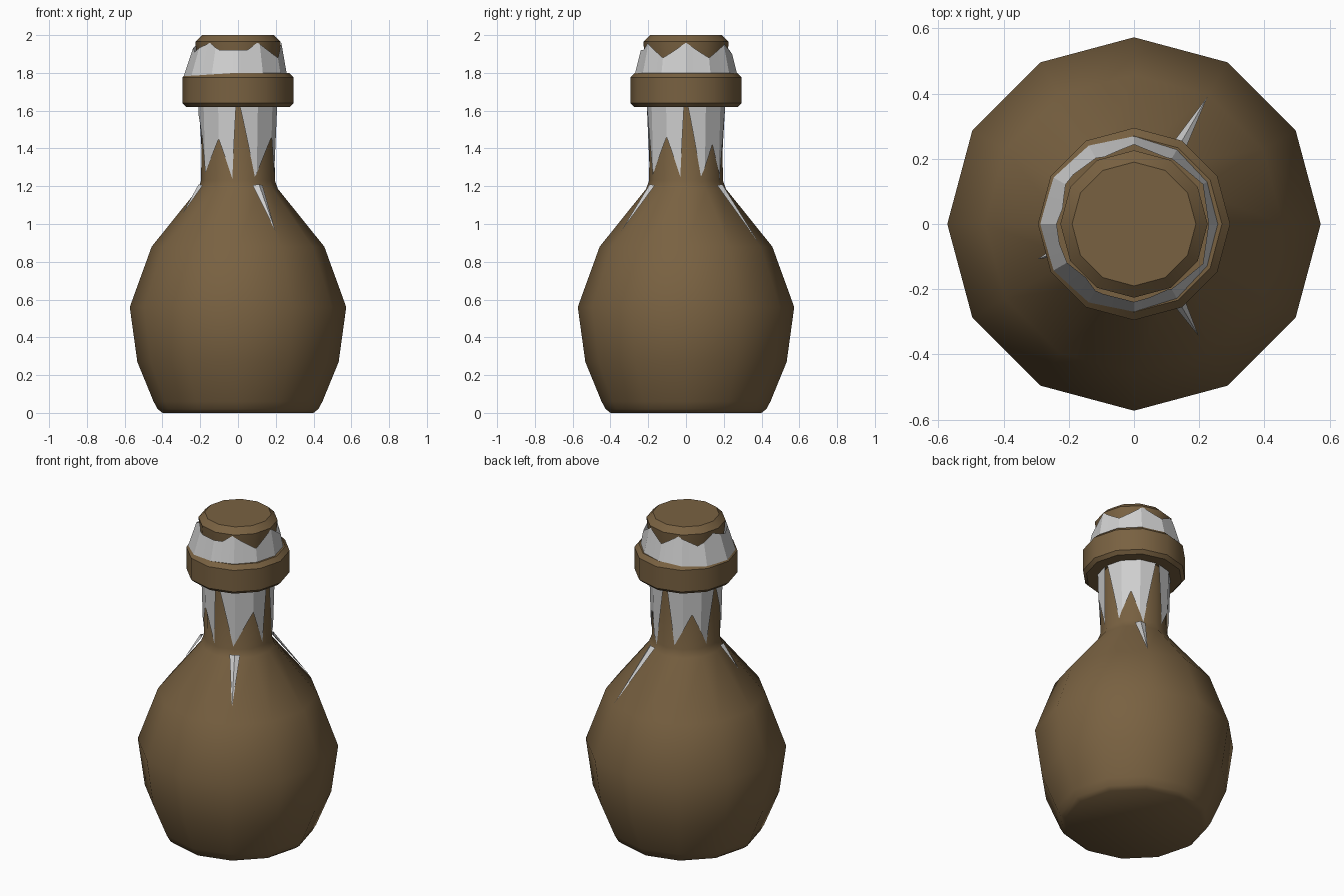
import bpy, bmesh, math
from math import radians, cos, sin

if "Cube" in bpy.data.objects:
    bpy.data.objects.remove(bpy.data.objects["Cube"])


def material(name, rgb):
    m = bpy.data.materials.new(name)
    m.diffuse_color = (*rgb, 1)
    m.use_nodes = True
    m.node_tree.nodes["Principled BSDF"].inputs["Base Color"].default_value = m.diffuse_color
    return m


BROWN = material("brown clay", (0.19, 0.12, 0.053))
WHITE = material("white cloth", (0.62, 0.62, 0.62))


def finish(name, bm, mat, smooth=None):
    me = bpy.data.meshes.new(name)
    bm.to_mesh(me)
    bm.free()
    ob = bpy.data.objects.new(name, me)
    bpy.context.collection.objects.link(ob)
    me.materials.append(mat)
    if smooth:
        bpy.ops.object.select_all(action='DESELECT')
        ob.select_set(True)
        bpy.context.view_layer.objects.active = ob
        bpy.ops.object.shade_smooth_by_angle(angle=radians(smooth))
    return ob


def lathe(name, profile, mat, smooth, n=12):
    bm = bmesh.new()
    rings = [[bm.verts.new((r * cos(2 * math.pi * i / n), r * sin(2 * math.pi * i / n), z))
              for i in range(n)] for r, z in profile]
    for a, b in zip(rings, rings[1:]):
        for i in range(n):
            j = (i + 1) % n
            bm.faces.new((a[i], a[j], b[j], b[i]))
    bm.faces.new(rings[0][::-1])
    bm.faces.new(rings[-1])
    return finish(name, bm, mat, smooth)


# clay bottle, thick collar and stopper
lathe("bottle", [(0.40, 0), (0.425, 0.02), (0.447, 0.06), (0.533, 0.27), (0.573, 0.56), (0.457, 0.88),
                 (0.212, 1.185), (0.195, 1.23), (0.192, 1.70)], BROWN, 50)
lathe("collar", [(0.275, 1.62), (0.295, 1.64), (0.295, 1.775), (0.27, 1.80)], BROWN, 40)
lathe("stopper", [(0.20, 1.75), (0.222, 1.92), (0.226, 1.965), (0.19, 2.0)], BROWN, 40)


def facet(deg):
    # radius factor of a 12-sided outline
    return cos(radians(15)) / cos(radians(deg % 30 - 15))


def edge_height(deg, pts):
    # height of a jagged edge, linear between (angle, z) points
    pts = [(pts[-1][0] - 360, pts[-1][1])] + pts + [(pts[0][0] + 360, pts[0][1])]
    for (a, za), (b, zb) in zip(pts, pts[1:]):
        if a <= deg <= b:
            return za + (zb - za) * (deg - a) / (b - a)


def jagged_cloth(name, pts, z0, radius):
    bm = bmesh.new()
    cols = []
    for deg in range(-180, 180, 3):
        z1 = edge_height(deg, pts)
        cols.append([bm.verts.new((radius(deg, z) * facet(deg) * cos(radians(deg)),
                                   radius(deg, z) * facet(deg) * sin(radians(deg)), z))
                     for z in (z0, z1)])
    for i, a in enumerate(cols):
        b = cols[(i + 1) % len(cols)]
        f = (a[0], b[0], b[1], a[1])
        bm.faces.new(f if z0 < a[1].co.z else f[::-1])
    return finish(name, bm, WHITE)


# cloth points standing up around the stopper
def crown_radius(deg, z):
    base = 0.272 - 0.013 * cos(radians(deg))
    return base + (0.23 - base) * (z - 1.79) / 0.165


jagged_cloth("cloth_crown",
             [(-165, 1.91), (-132, 1.96), (-114, 1.92), (-78, 1.92), (-63, 1.96), (-30, 1.88), (0, 1.96),
              (30, 1.88), (63, 1.955), (90, 1.90), (114, 1.955), (141, 1.90), (168, 1.95)],
             1.78, crown_radius)

# cloth points hanging down the neck
jagged_cloth("cloth_skirt",
             [(-162, 1.45), (-150, 1.27), (-120, 1.45), (-99, 1.24), (-93, 1.62), (-87, 1.62), (-63, 1.25),
              (-30, 1.46), (-9, 1.25), (-3, 1.62), (3, 1.62), (24, 1.25), (45, 1.42), (66, 1.22),
              (87, 1.62), (93, 1.62), (105, 1.25), (135, 1.45), (162, 1.25), (177, 1.60)],
             1.66, lambda deg, z: 0.199 + 0.012 * (z - 1.25) / 0.4)


# long cloth tips lying on the shoulder
def shoulder_tip(name, deg, r, z, width):
    bm = bmesh.new()
    a = radians(deg)

    def point(rad, side, h):
        return bm.verts.new((rad * cos(a) - side * sin(a), rad * sin(a) + side * cos(a), h))
    left, right = point(0.208, -width, 1.205), point(0.208, width, 1.205)
    ridge, tip = point(0.222, 0, 1.21), point(r, 0, z)
    bm.faces.new((left, tip, ridge))
    bm.faces.new((ridge, tip, right))
    finish(name, bm, WHITE)


shoulder_tip("cloth_tip_back", 60, 0.452, 0.89, 0.03)
shoulder_tip("cloth_tip_front", -60, 0.398, 0.96, 0.03)
shoulder_tip("cloth_tip_left", 200, 0.315, 1.05, 0.025)
